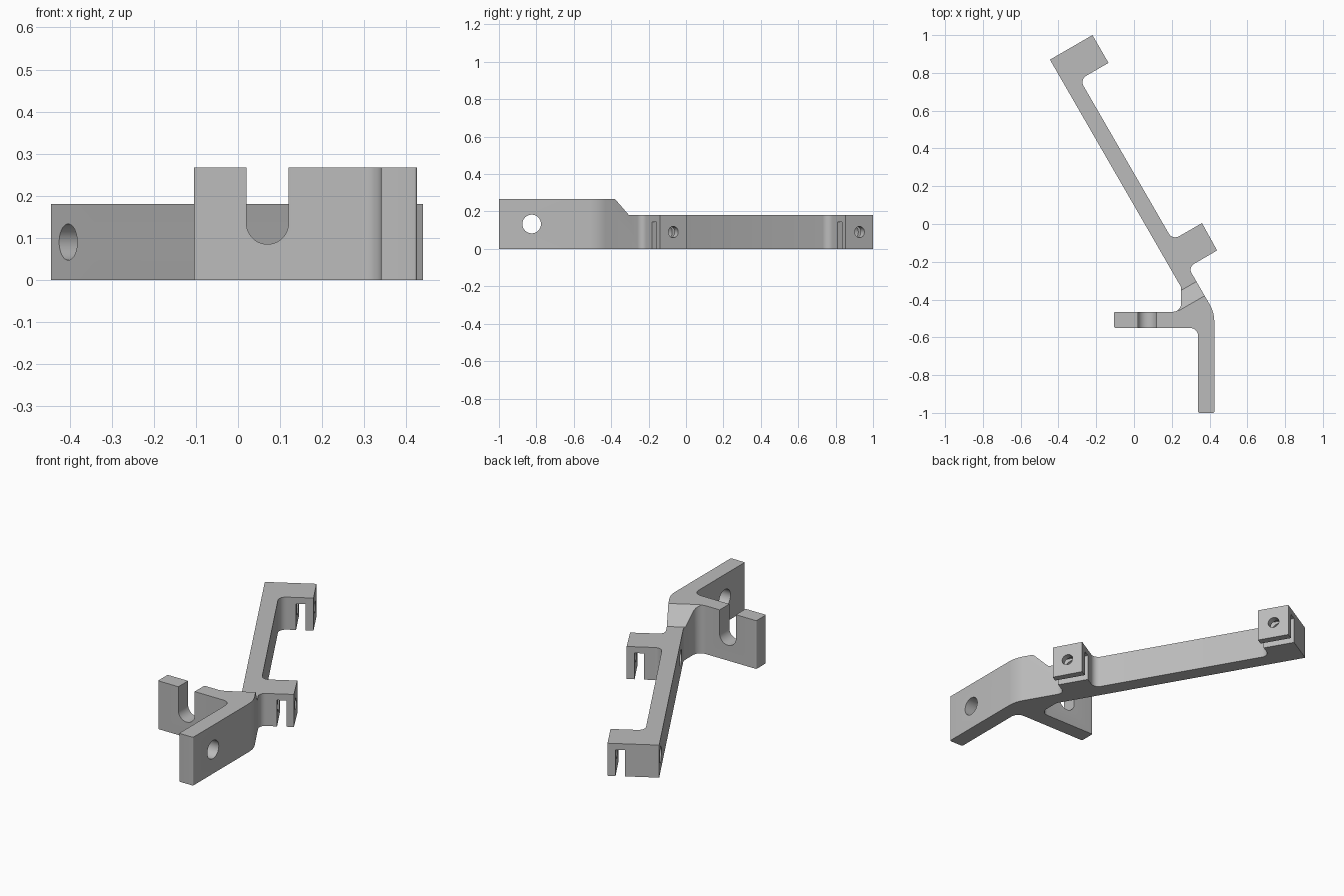
import bpy, bmesh, math
from mathutils import Vector, Matrix

cube = bpy.data.objects.get("Cube")
if cube:
    bpy.data.objects.remove(cube, do_unlink=True)

ALONG = Vector((-0.5, 0.866, 0)).normalized()    # direction of the slanted bar
ACROSS = Vector((ALONG.y, -ALONG.x, 0))          # side the clamp blocks stick out
UP = Vector((0, 0, 1))
TALL, LOW = 0.267, 0.18

grey = bpy.data.materials.new("plain grey")
grey.use_nodes = True
grey.diffuse_color = (0.5, 0.5, 0.5, 1)
grey.node_tree.nodes["Principled BSDF"].inputs["Base Color"].default_value = grey.diffuse_color


def rounded(corners, steps=8):
    """Outline from (x, y, radius) corners, each rounded by an arc."""
    out = []
    for i, (x, y, r) in enumerate(corners):
        p = Vector((x, y))
        if not r:
            out.append(p)
            continue
        a = (Vector(corners[i - 1][:2]) - p).normalized()
        b = (Vector(corners[(i + 1) % len(corners)][:2]) - p).normalized()
        half = a.angle(b) / 2
        centre = p + (a + b).normalized() * r / math.sin(half)
        start = p + a * r / math.tan(half) - centre
        end = p + b * r / math.tan(half) - centre
        sweep = start.angle_signed(end)
        for k in range(steps + 1):
            out.append(centre + Matrix.Rotation(-sweep * k / steps, 2) @ start)
    return out


def circle(r, z, n=40):
    return [(r * math.cos(math.tau * k / n), z + r * math.sin(math.tau * k / n)) for k in range(n)]


def prism(name, profile, near, far, frame=Matrix()):
    bm = bmesh.new()
    face = bm.faces.new([bm.verts.new((p[0], p[1], near)) for p in profile])
    top = bmesh.ops.extrude_face_region(bm, geom=[face])["geom"]
    bmesh.ops.translate(bm, vec=(0, 0, far - near),
                        verts=[v for v in top if isinstance(v, bmesh.types.BMVert)])
    bmesh.ops.transform(bm, matrix=frame, verts=bm.verts)
    bmesh.ops.recalc_face_normals(bm, faces=bm.faces)
    mesh = bpy.data.meshes.new(name)
    bm.to_mesh(mesh)
    bm.free()
    mesh.materials.append(grey)
    obj = bpy.data.objects.new(name, mesh)
    bpy.context.collection.objects.link(obj)
    return obj


def upright(u, origin):
    """Frame whose profile lies in the (u, up) plane."""
    w = u.cross(UP)
    return Matrix((u, UP, w)).transposed().to_4x4().copy() if origin is None else \
        Matrix.Translation(origin) @ Matrix((u, UP, w)).transposed().to_4x4()


# Bracket body: leg, arm, slanted bar and two clamp blocks in one outline
outline = [
    (0.34, -1, 0.006), (0.425, -1, 0.006), (0.425, -0.468, 0.17),
    (0.287, -0.229, 0.035), (0.44, -0.14, 0), (0.36, 0.005, 0), (0.204, -0.085, 0.04),
    (-0.287, 0.765, 0.04), (-0.135, 0.853, 0), (-0.22, 1, 0), (-0.445, 0.87, 0),
    (0.25, -0.335, 0.03), (0.25, -0.465, 0.045), (-0.105, -0.465, 0.006),
    (-0.105, -0.55, 0.006), (0.34, -0.55, 0.045)]
bracket = prism("bracket", rounded(outline), 0, TALL)

# Ramp down to the lower bar
drop = TALL - LOW
ramp = [(-0.1, TALL + 0.1), (drop, LOW), (2, LOW), (2, TALL + 0.1)]
cutters = [prism("ramp_cutter", ramp, -0.16, 0.4, upright(ALONG, Vector((0.374, -0.38, 0))))]

# Hole through the leg
cutters.append(prism("leg_hole_cutter", circle(0.05, 0.133), 0.2, 0.6,
                     upright(Vector((0, 1, 0)), Vector((0, -0.825, 0)))))

# Open round-bottomed notch in the arm
notch = rounded([(-0.05, 0.4, 0), (-0.05, 0.085, 0.0499),
                 (0.05, 0.085, 0.0499), (0.05, 0.4, 0)], 12)
cutters.append(prism("arm_notch_cutter", notch, 0.4, 0.6,
                     upright(Vector((1, 0, 0)), Vector((0.07, 0, 0)))))

# Clamp blocks: bottom slot, small outer hole, larger inner hole
slot = [(-0.088, -0.1), (-0.04, -0.1), (-0.04, 0.145), (-0.088, 0.145)]
for corner in (Vector((-0.22, 1, 0)), Vector((0.36, 0.005, 0))):
    middle = corner - ALONG * 0.083
    cutters += [
        prism("slot_cutter", slot, -0.12, 0.12, upright(ACROSS, middle)),
        prism("outer_hole_cutter", circle(0.03, 0.09), -0.06, 0.03, upright(ALONG, middle)),
        prism("inner_hole_cutter", circle(0.043, 0.09), -0.32, -0.06, upright(ALONG, middle))]

bpy.context.view_layer.objects.active = bracket
for cutter in cutters:
    cutter.hide_render = True
    mod = bracket.modifiers.new(cutter.name, "BOOLEAN")
    mod.operation = "DIFFERENCE"
    mod.solver = "EXACT"
    mod.object = cutter
    bpy.ops.object.modifier_apply(modifier=mod.name)
for cutter in cutters:
    bpy.data.objects.remove(cutter, do_unlink=True)

bpy.ops.object.select_all(action="DESELECT")
bracket.select_set(True)
bpy.ops.object.shade_smooth_by_angle(angle=math.radians(30))
